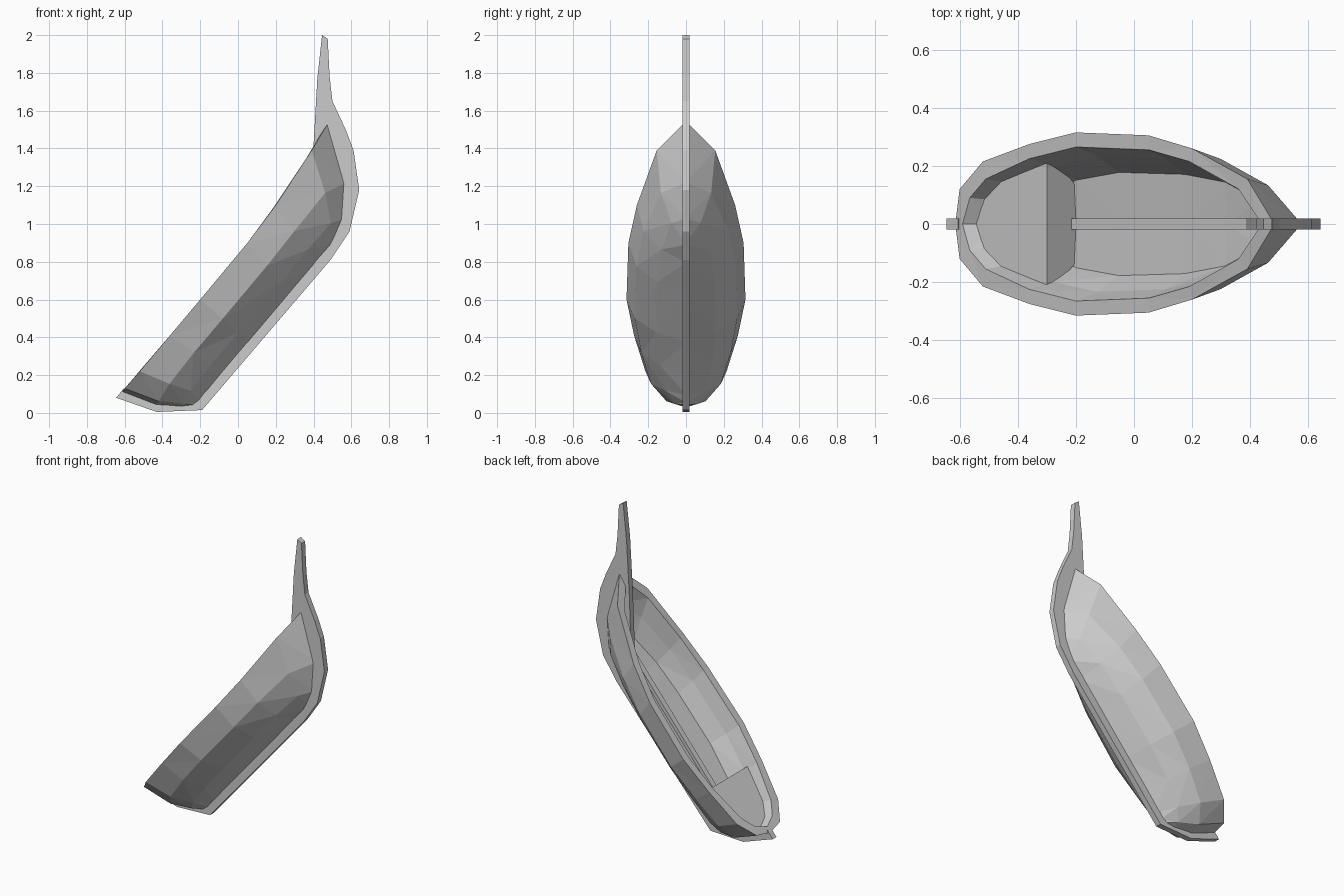
import bpy
import bmesh

if "Cube" in bpy.data.objects:
    bpy.data.objects.remove(bpy.data.objects["Cube"])

grey = bpy.data.materials.new("plain grey")
grey.diffuse_color = (0.6, 0.6, 0.6, 1)
grey.use_nodes = True
grey.node_tree.nodes["Principled BSDF"].inputs["Base Color"].default_value = grey.diffuse_color


def finish(name, bm):
    """Weld, orient and add the mesh to the scene."""
    bmesh.ops.remove_doubles(bm, verts=bm.verts, dist=0.0005)
    bmesh.ops.recalc_face_normals(bm, faces=bm.faces)
    me = bpy.data.meshes.new(name)
    bm.to_mesh(me)
    bm.free()
    me.materials.append(grey)
    ob = bpy.data.objects.new(name, me)
    bpy.context.collection.objects.link(ob)
    return ob


# Depth fraction from rim to keel, and share of the rim half-width there
OUTER_SECTION = [(0, 1), (0.45, 0.86), (0.77, 0.5), (1, 0)]
# The inside stops at a flat floor
INNER_SECTION = [(0, 1), (0.3, 0.88), (0.62, 0.67), (0.65, 0)]


def full_section(section, rim, keel, bulge):
    """Mirrored points rim-keel-rim; bulge pushes the curve's middle out."""
    pts = []
    for t, w in section:
        b = 4 * t * (1 - t)
        pts.append((rim[0] + (keel[0] - rim[0]) * t + bulge[0] * b,
                    rim[1] * w,
                    rim[2] + (keel[1] - rim[2]) * t + bulge[1] * b))
    return pts + [(x, -y, z) for x, y, z in pts[-2::-1]]


# Stations from stern to bow: rim (x, half-width, z), keel (x, z), bulge (x, z)
OUTER = [
    ((-0.615, 0.0, 0.11), (-0.21, 0.042), (0, -0.04)),
    ((-0.60, 0.12, 0.13), (-0.20, 0.055), (0, -0.035)),
    ((-0.52, 0.215, 0.22), (-0.17, 0.095), (0, -0.01)),
    ((-0.36, 0.275, 0.41), (-0.08, 0.205), (0, 0)),
    ((-0.20, 0.315, 0.60), (0.065, 0.376), (0, 0)),
    ((0.05, 0.305, 0.90), (0.28, 0.63), (0, 0)),
    ((0.20, 0.26, 1.10), (0.42, 0.795), (0, 0)),
    ((0.39, 0.155, 1.39), (0.505, 0.89), (0.02, 0)),
    ((0.483, 0.0, 1.545), (0.515, 0.91), (0.08, -0.04)),
]
INNER = [
    ((-0.59, 0.0, 0.14), (-0.20, 0.12), (0, -0.03)),
    ((-0.565, 0.09, 0.17), (-0.19, 0.125), (0, -0.02)),
    ((-0.51, 0.155, 0.235), (-0.17, 0.14), (0, -0.01)),
    ((-0.36, 0.225, 0.41), (-0.10, 0.225), (0, 0)),
    ((-0.20, 0.265, 0.60), (0.04, 0.40), (0, 0)),
    ((0.05, 0.255, 0.90), (0.25, 0.655), (0, 0)),
    ((0.19, 0.215, 1.09), (0.39, 0.82), (0, 0)),
    ((0.36, 0.12, 1.345), (0.45, 0.91), (0.015, 0)),
    ((0.44, 0.0, 1.48), (0.465, 0.94), (0.06, 0)),
]

# Hull: closed rings of outer and inner skin, lofted from stern to bow
bm = bmesh.new()
rings = []
for out, inn in zip(OUTER, INNER):
    loop = (full_section(OUTER_SECTION, *out)
            + full_section(INNER_SECTION, *inn)[::-1])
    rings.append([bm.verts.new(p) for p in loop])
for a, b in zip(rings, rings[1:]):
    for i in range(len(a)):
        j = (i + 1) % len(a)
        bm.faces.new((a[i], a[j], b[j], b[i]))
bmesh.ops.triangulate(bm, faces=bm.faces)
finish("hull", bm)

# Keel and stem post: one flat profile, extruded sideways
KEEL = [(-0.645, 0.08), (-0.43, 0.005), (-0.19, 0.015), (0.49, 0.81),
        (0.59, 0.96), (0.642, 1.18), (0.612, 1.39), (0.57, 1.50), (0.50, 1.65),
        (0.485, 1.78), (0.475, 1.98), (0.445, 2.0), (0.42, 1.77),
        (0.40, 1.42), (0.385, 1.03), (-0.22, 0.29), (-0.22, 0.10),
        (-0.43, 0.06), (-0.58, 0.105), (-0.605, 0.13)]
bm = bmesh.new()
face = bm.faces.new([bm.verts.new((x, -0.019, z)) for x, z in KEEL])
side = bmesh.ops.extrude_face_region(bm, geom=[face])["geom"]
bmesh.ops.translate(bm, vec=(0, 0.038, 0),
                    verts=[v for v in side if isinstance(v, bmesh.types.BMVert)])
finish("keel_and_stem", bm)


def mirrored_plate(name, half):
    """Flat plate from one edge of points, mirrored across the centre."""
    bm = bmesh.new()
    loop = half + [(x, -y, z) for x, y, z in reversed(half)]
    bm.faces.new([bm.verts.new(p) for p in loop])
    return finish(name, bm)


# Stern seat and the bulkhead below its front edge
mirrored_plate("stern_seat", [(-0.545, 0.06, 0.125), (-0.52, 0.125, 0.15),
                              (-0.42, 0.18, 0.255), (-0.30, 0.215, 0.38)])
mirrored_plate("stern_bulkhead", [(-0.30, 0.215, 0.38), (-0.26, 0.20, 0.34),
                                  (-0.20, 0.135, 0.28)])
